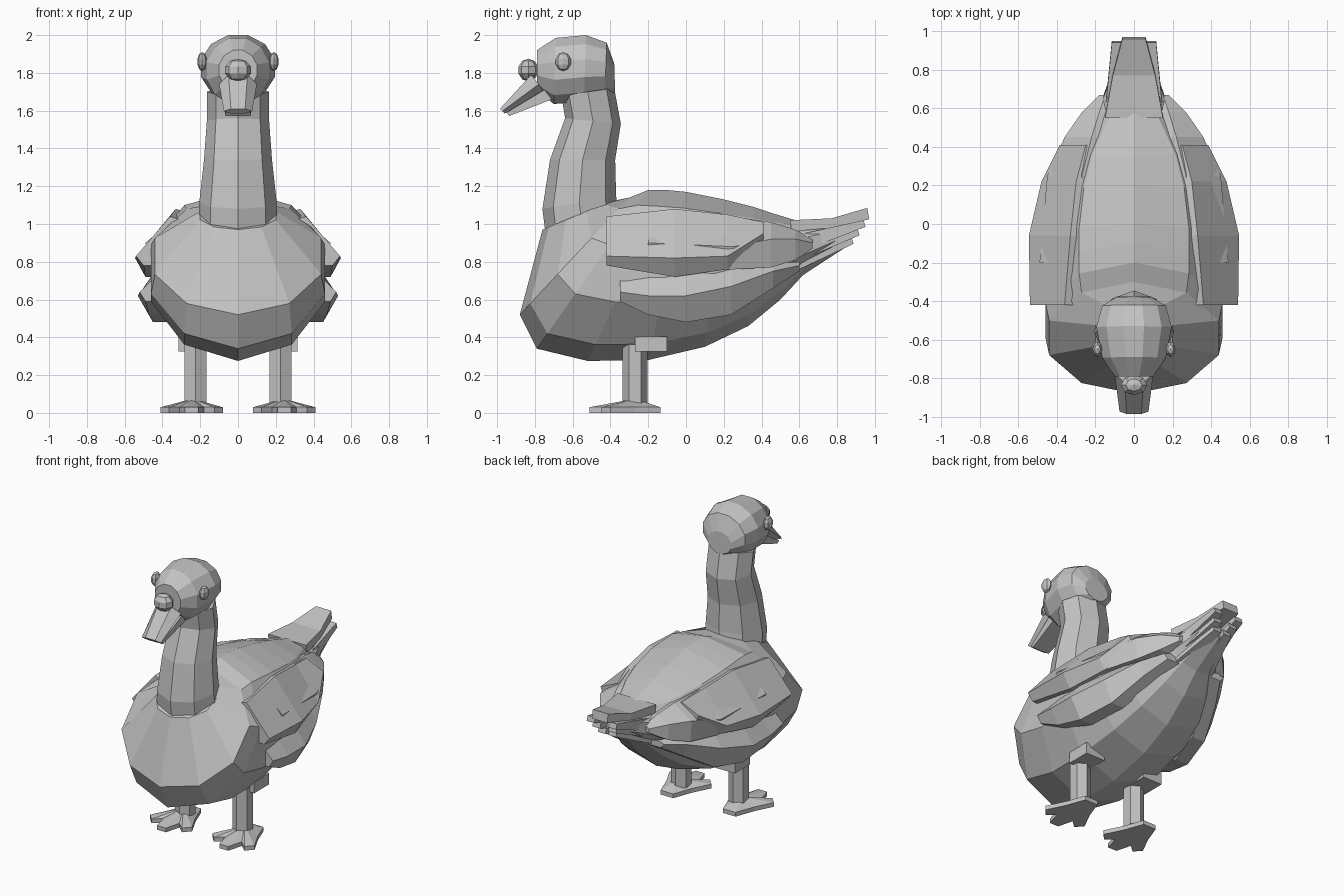
import bpy, bmesh, math

cube = bpy.data.objects.get("Cube")
if cube:
    bpy.data.objects.remove(cube, do_unlink=True)

GREY = (0.55, 0.55, 0.55, 1)
grey = bpy.data.materials.new("plain grey")
grey.use_nodes = True
grey.diffuse_color = GREY
grey.node_tree.nodes["Principled BSDF"].inputs["Base Color"].default_value = GREY


def finish(bm, name, mirror=False):
    """Turn a bmesh into a flat shaded object, optionally mirrored across x."""
    bmesh.ops.recalc_face_normals(bm, faces=bm.faces)
    mesh = bpy.data.meshes.new(name)
    bm.to_mesh(mesh)
    bm.free()
    mesh.materials.append(grey)
    obj = bpy.data.objects.new(name, mesh)
    bpy.context.collection.objects.link(obj)
    if mirror:
        mod = obj.modifiers.new("both sides", 'MIRROR')
        mod.use_mirror_merge = False
    return obj


def skin(name, loops, mirror=False):
    """Bridge closed loops of points and cap both ends."""
    bm = bmesh.new()
    rings = [[bm.verts.new(p) for p in loop] for loop in loops]
    n = len(rings[0])
    for a, b in zip(rings, rings[1:]):
        for i in range(n):
            j = (i + 1) % n
            bm.faces.new((a[i], a[j], b[j], b[i]))
    bm.faces.new(rings[0])
    bm.faces.new(rings[-1])
    return finish(bm, name, mirror)


def ring(start, end, width, n, phase=0, x=0):
    """Tilted polygon spanning two (y, z) points with a half width in x."""
    angles = [2 * math.pi * (i + phase) / n for i in range(n)]
    top_s = max(math.sin(a) for a in angles)
    top_c = max(math.cos(a) for a in angles)
    points = []
    for a in angles:
        t = (1 - math.cos(a) / top_c) / 2
        points.append((x + width * math.sin(a) / top_s,
                       start[0] + t * (end[0] - start[0]),
                       start[1] + t * (end[1] - start[1])))
    return points


def loft(name, rows, n, phase=0, mirror=False):
    return skin(name, [ring(r[0], r[1], r[2], n, phase, *r[3:]) for r in rows], mirror)


def wing_layer(name, rows):
    """Slab whose rows give y, then x and z of its top, middle and lower edge."""
    loops = []
    for y, xt, zt, xm, zm, xb, zb in rows:
        loops.append([(xt, y, zt), (xm, y, zm), (xb, y, zb),
                      (xb - 0.1, y, zb), (xt - 0.1, y, zt - 0.03)])
    return skin(name, loops, True)


def ball(name, centre, scale, mirror=False):
    bm = bmesh.new()
    bmesh.ops.create_uvsphere(bm, u_segments=8, v_segments=5, radius=1)
    bmesh.ops.scale(bm, vec=scale, verts=bm.verts)
    bmesh.ops.translate(bm, vec=centre, verts=bm.verts)
    return finish(bm, name, mirror)


# Body, from the neck opening over the breast to the tail root
loft("body", [
    ((-.76, .97), (-.40, 1.12), .20),
    ((-.88, .52), (-.30, 1.14), .44),
    ((-.79, .34), (-.20, 1.18), .46),
    ((-.52, .275), (-.10, 1.18), .46),
    ((-.20, .28), (0, 1.17), .46),
    ((.10, .35), (.20, 1.13), .42),
    ((.33, .46), (.36, 1.09), .35),
    ((.50, .60), (.48, 1.05), .26),
    ((.62, .73), (.58, 1.02), .18),
    ((.85, .88), (.80, 1.02), .10)], 10)

# Neck and head
loft("neck", [
    ((-.74, .92), (-.36, 1.04), .21),
    ((-.76, 1.08), (-.37, 1.15), .205),
    ((-.72, 1.34), (-.375, 1.34), .18),
    ((-.64, 1.56), (-.345, 1.53), .165),
    ((-.66, 1.68), (-.38, 1.72), .165)], 8)
loft("head", [
    ((-.79, 1.71), (-.79, 1.92), .10),
    ((-.70, 1.635), (-.69, 1.985), .165),
    ((-.54, 1.65), (-.53, 2.0), .195),
    ((-.43, 1.68), (-.42, 1.96), .165),
    ((-.375, 1.70), (-.38, 1.85), .09)], 12, .5)
ball("eye", (.19, -.65, 1.86), (.026, .042, .05), True)

# Beak with the knob above it
loft("upper_beak", [((-.74, 1.69), (-.82, 1.79), .10),
                    ((-.96, 1.585), (-.985, 1.61), .075)], 6, .5)
loft("lower_beak", [((-.71, 1.66), (-.75, 1.71), .085),
                    ((-.935, 1.572), (-.95, 1.59), .065)], 4, .5)
ball("beak_knob", (0, -.835, 1.815), (.072, .055, .06))

# Overlapping wing layers
wing_layer("wing_coverts", [
    (-.42, .36, 1.04, .54, .83, .50, .78),
    (-.06, .33, 1.08, .545, .82, .49, .72),
    (.22, .30, 1.05, .48, .83, .43, .76),
    (.41, .25, 1.01, .385, .95, .36, .89)])
wing_layer("wing_long_feathers", [
    (-.20, .32, 1.05, .49, .90, .45, .76),
    (.25, .27, 1.04, .45, .88, .42, .76),
    (.45, .22, 1.01, .36, .92, .35, .77),
    (.58, .18, .97, .27, .92, .27, .81),
    (.67, .15, .92, .18, .90, .18, .87)])
wing_layer("wing_lower_feathers", [
    (-.35, .44, .72, .52, .64, .49, .59),
    (-.20, .45, .73, .53, .62, .47, .52),
    (0, .44, .75, .53, .62, .45, .48),
    (.24, .38, .77, .45, .67, .39, .52),
    (.46, .28, .79, .34, .75, .30, .66),
    (.60, .20, .80, .25, .78, .22, .75)])

# Tail feathers fan out below a central one
loft("tail_top_feather", [((.56, .96), (.55, 1.02), .15),
                          ((.78, .98), (.77, 1.03), .11),
                          ((.97, 1.025), (.96, 1.085), .06)], 4, .5)
for i in range(3):
    drop = i * .045
    loft("tail_side_feather", [((.60, .85 - drop), (.58, .94 - drop), .05, .10),
                               ((.95 - drop * .7, .985 - drop), (.94 - drop * .7, 1.02 - drop),
                                .03, .085 - i * .022)], 4, .5, True)

# Legs
bm = bmesh.new()
bmesh.ops.create_cone(bm, cap_ends=True, segments=6, radius1=.066, radius2=.066, depth=.4)
bmesh.ops.translate(bm, vec=(.225, -.27, .24), verts=bm.verts)
finish(bm, "leg", True)
bm = bmesh.new()
bmesh.ops.create_cube(bm, size=1)
bmesh.ops.scale(bm, vec=(.15, .17, .08), verts=bm.verts)
bmesh.ops.translate(bm, vec=(.24, -.185, .365), verts=bm.verts)
finish(bm, "thigh_cuff", True)

# Webbed feet: a three-toed outline rising to the ankle
half = [(.05, -.135), (.10, -.27), (.165, -.40), (.12, -.45), (.065, -.40), (.035, -.51)]
outline = half + [(-x, y) for x, y in reversed(half)]
bm = bmesh.new()
low = [bm.verts.new((.245 + x, y, 0)) for x, y in outline]
high = [bm.verts.new((.245 + x, y, .03)) for x, y in outline]
ankle = bm.verts.new((.24, -.27, .075))
bm.faces.new(low)
for i in range(len(outline)):
    j = (i + 1) % len(outline)
    bm.faces.new((low[i], low[j], high[j], high[i]))
    bm.faces.new((high[i], high[j], ankle))
finish(bm, "foot", True)
